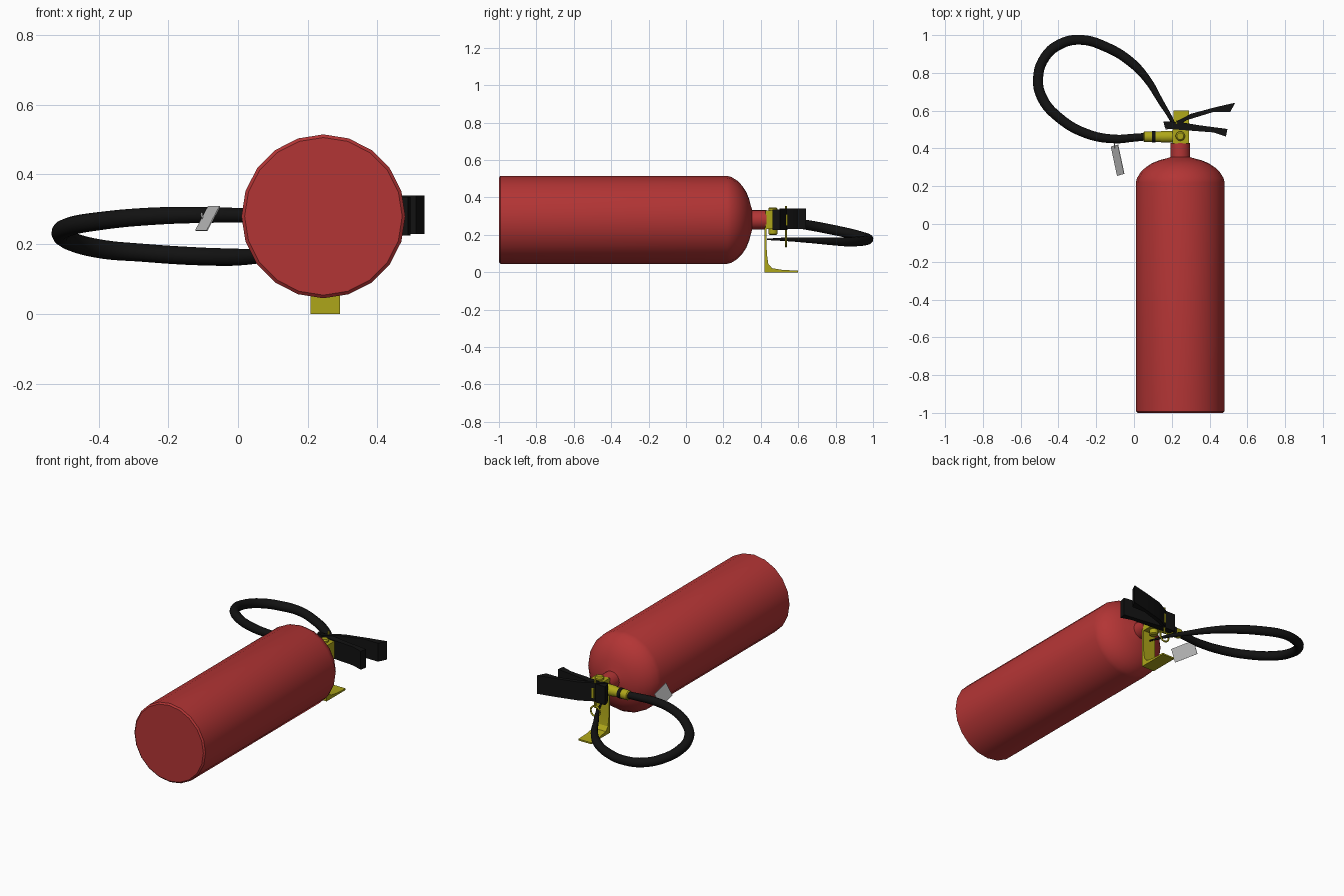
import bpy, bmesh, math
from mathutils import Vector

if "Cube" in bpy.data.objects:
    bpy.data.objects.remove(bpy.data.objects["Cube"])


def material(name, rgb):
    m = bpy.data.materials.new(name)
    m.diffuse_color = (*rgb, 1)
    m.use_nodes = True
    m.node_tree.nodes["Principled BSDF"].inputs["Base Color"].default_value = m.diffuse_color
    return m


RED = material("red_paint", (0.45, 0.035, 0.035))
YELLOW = material("brass_yellow", (0.42, 0.38, 0.01))
BLACK = material("black_rubber", (0.006, 0.006, 0.006))


def finish(name, bm, mat=None, angle=35):
    bmesh.ops.recalc_face_normals(bm, faces=bm.faces)
    me = bpy.data.meshes.new(name)
    bm.to_mesh(me)
    bm.free()
    ob = bpy.data.objects.new(name, me)
    bpy.context.collection.objects.link(ob)
    if mat:
        me.materials.append(mat)
    smooth(ob, angle)
    return ob


def smooth(ob, angle=35):
    bpy.ops.object.select_all(action='DESELECT')
    ob.select_set(True)
    bpy.context.view_layer.objects.active = ob
    bpy.ops.object.shade_smooth_by_angle(angle=math.radians(angle))


def lathe(name, profile, origin, axis, sides, mat):
    """Capped solid of revolution; profile holds (distance along axis, radius)."""
    q = Vector((0, 0, 1)).rotation_difference(Vector(axis))
    bm = bmesh.new()
    rings = []
    for t, r in profile:
        rings.append([bm.verts.new(Vector(origin) + q @ Vector(
            (r * math.cos(a), r * math.sin(a), t)))
            for a in (2 * math.pi * i / sides for i in range(sides))])
    for a, b in zip(rings, rings[1:]):
        for i in range(sides):
            j = (i + 1) % sides
            bm.faces.new((a[i], a[j], b[j], b[i]))
    bm.faces.new(rings[0])
    bm.faces.new(rings[-1])
    return finish(name, bm, mat)


def slab(name, points, step, mat):
    """Polygon extruded along the step vector."""
    bm = bmesh.new()
    face = bm.faces.new([bm.verts.new(p) for p in points])
    ext = bmesh.ops.extrude_face_region(bm, geom=[face])
    verts = [v for v in ext["geom"] if isinstance(v, bmesh.types.BMVert)]
    bmesh.ops.translate(bm, verts=verts, vec=step)
    return finish(name, bm, mat, 25)


def tube(name, points, mat, cyclic=False, res=5):
    """Swept round tube; points hold (x, y, z, radius)."""
    cu = bpy.data.curves.new(name, 'CURVE')
    cu.dimensions = '3D'
    cu.bevel_depth = 1
    cu.bevel_resolution = 4
    cu.resolution_u = res
    cu.use_fill_caps = True
    sp = cu.splines.new('BEZIER')
    sp.bezier_points.add(len(points) - 1)
    sp.use_cyclic_u = cyclic
    for b, p in zip(sp.bezier_points, points):
        b.co = p[:3]
        b.radius = p[3]
        b.handle_left_type = b.handle_right_type = 'AUTO'
    ob = bpy.data.objects.new(name, cu)
    bpy.context.collection.objects.link(ob)
    if mat:
        cu.materials.append(mat)
    bpy.ops.object.select_all(action='DESELECT')
    ob.select_set(True)
    bpy.context.view_layer.objects.active = ob
    bpy.ops.object.convert(target='MESH')
    smooth(bpy.context.view_layer.objects.active, 40)


CX, CZ = 0.245, 0.28

# Tank with domed shoulder and neck
lathe("tank", [(-1, 0.226), (-0.992, 0.235), (0.22, 0.235), (0.243, 0.229),
               (0.275, 0.209), (0.3, 0.183), (0.322, 0.15), (0.338, 0.11),
               (0.347, 0.075), (0.354, 0.052), (0.43, 0.052)],
      (CX, 0, CZ), (0, 1, 0), 20, RED)

# Valve block, cross hub and hose coupling
slab("valve_body", [(0.205, 0.425, 0.23), (0.29, 0.425, 0.23),
                    (0.29, 0.5, 0.23), (0.205, 0.5, 0.23)], (0, 0, 0.1), YELLOW)
slab("valve_stem", [(0.225, 0.5, 0.25), (0.265, 0.5, 0.25),
                    (0.265, 0.55, 0.25), (0.225, 0.55, 0.25)], (0, 0, 0.06), YELLOW)
lathe("valve_hub", [(0.2, 0.018), (0.205, 0.025), (0.34, 0.025), (0.347, 0.018)],
      (CX, 0.465, 0), (0, 0, 1), 16, YELLOW)
lathe("hose_coupling", [(0.05, 0.024), (0.055, 0.028), (0.14, 0.028),
                        (0.145, 0.031), (0.215, 0.031)],
      (0, 0.462, CZ), (1, 0, 0), 16, YELLOW)
lathe("coupling_ring", [(0.095, 0.03), (0.115, 0.03)],
      (0, 0.462, CZ), (1, 0, 0), 16, BLACK)

# Mounting bracket: filleted foot below the valve
outline = [(0.42, 0), (0.6, 0), (0.6, 0.009), (0.52, 0.012), (0.46, 0.022),
           (0.44, 0.045), (0.432, 0.1), (0.43, 0.24), (0.42, 0.24)]
slab("mounting_bracket", [(0.208, y, z) for y, z in outline], (0.084, 0, 0), YELLOW)

# Squeeze lever and carry handle
levers = {
    "squeeze_lever": (0.23, [(0.165, 0.5), (0.2, 0.505), (0.28, 0.55), (0.42, 0.593),
                             (0.51, 0.593), (0.535, 0.642), (0.43, 0.618),
                             (0.3, 0.583), (0.22, 0.54)]),
    "carry_handle": (0.225, [(0.155, 0.543), (0.165, 0.505), (0.25, 0.498), (0.42, 0.485),
                             (0.487, 0.463), (0.495, 0.503), (0.35, 0.522),
                             (0.24, 0.54)]),
}
for name, (z, pts) in levers.items():
    slab(name, [(x, y, z) for x, y in pts], (0, 0, 0.11), BLACK)

# Safety pin with pull ring
lathe("safety_pin", [(0.19, 0.006), (0.355, 0.006)], (0.225, 0.535, 0), (0, 0, 1), 8, YELLOW)
tube("pull_ring", [(0.225 + 0.03 * math.cos(a), 0.535, 0.168 + 0.03 * math.sin(a), 0.005)
                   for a in (math.pi * i / 4 for i in range(8))], YELLOW, True, 4)

# Hose looping round to a tapered nozzle end
tube("hose", [(0.06, 0.462, 0.282, 0.02), (0, 0.457, 0.283, 0.021),
              (-0.1, 0.45, 0.284, 0.023), (-0.25, 0.478, 0.28, 0.025),
              (-0.4, 0.565, 0.266, 0.026), (-0.485, 0.665, 0.25, 0.027),
              (-0.508, 0.77, 0.23, 0.027), (-0.47, 0.885, 0.205, 0.027),
              (-0.385, 0.955, 0.185, 0.027), (-0.28, 0.975, 0.176, 0.026),
              (-0.15, 0.938, 0.167, 0.026), (-0.02, 0.86, 0.163, 0.025),
              (0.07, 0.765, 0.166, 0.02), (0.14, 0.65, 0.172, 0.015),
              (0.205, 0.54, 0.176, 0.01), (0.25, 0.435, 0.176, 0.004)], BLACK)

# Inspection tag and its tie
base, wide, long = Vector((-0.123, 0.41, 0.24)), Vector((0.037, 0.01, 0.07)), Vector((0.033, -0.155, 0))
slab("tag", [base, base + wide, base + wide + long, base + long],
     wide.cross(long).normalized() * 0.003, None)
tube("tag_tie", [(-0.1, 0.45, 0.3, 0.003), (-0.104, 0.425, 0.285, 0.003),
                 (-0.101, 0.4, 0.275, 0.003)], None)
